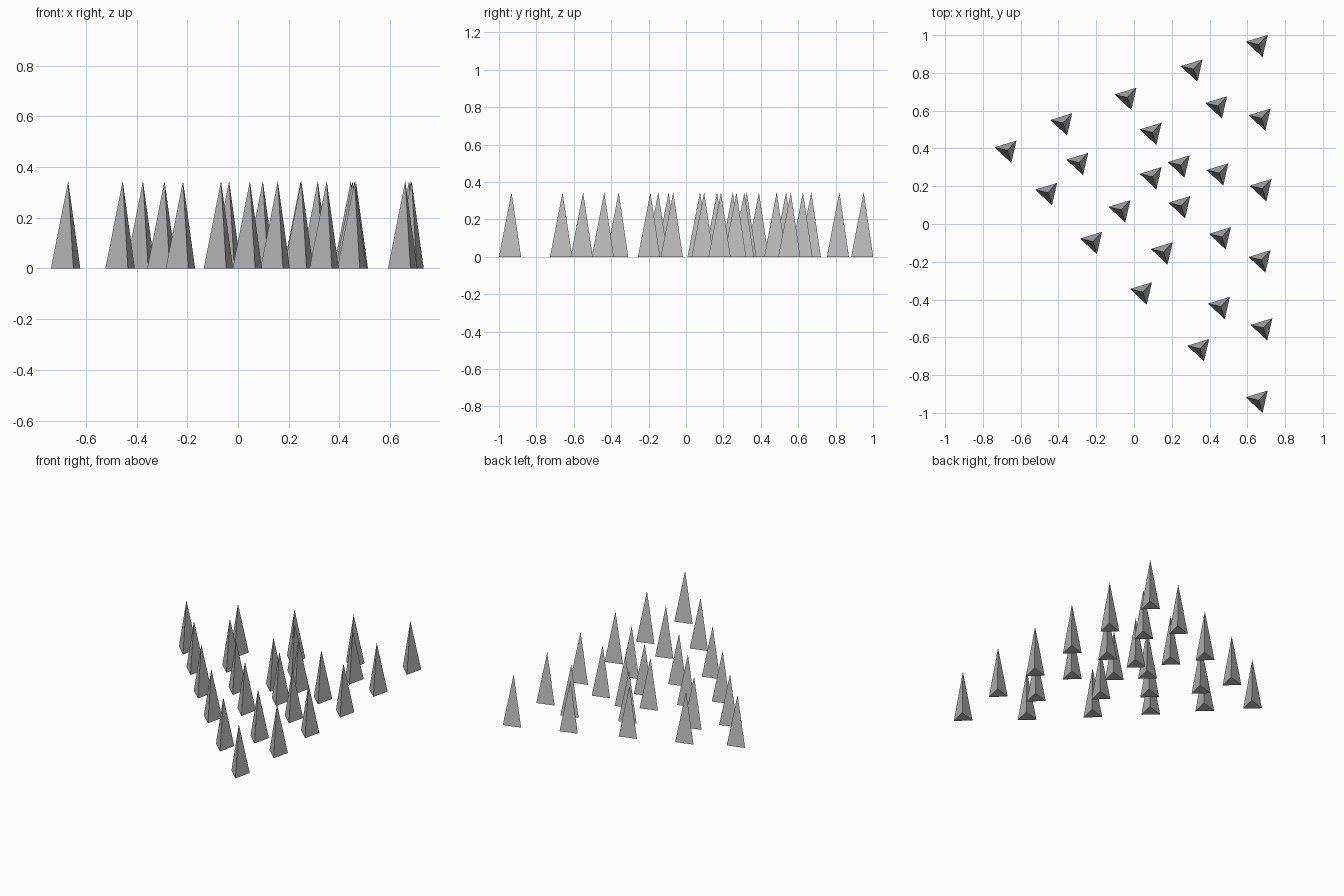
import bpy
import math

cube = bpy.data.objects.get("Cube")
if cube:
    bpy.data.objects.remove(cube, do_unlink=True)

RADIUS = 0.07
HEIGHT = 0.345
TURN = math.radians(47)

# One plain grey stone colour
stone = bpy.data.materials.new("stone_grey")
stone.use_nodes = True
colour = (0.5, 0.5, 0.5, 1)
stone.diffuse_color = colour
stone.node_tree.nodes["Principled BSDF"].inputs["Base Color"].default_value = colour

# Three-sided spike with a closed base, shared by every copy
base = [(RADIUS * math.cos(TURN + i * math.tau / 3),
         RADIUS * math.sin(TURN + i * math.tau / 3), 0) for i in range(3)]
sides = [(i, (i + 1) % 3, 3) for i in range(3)]
spike_mesh = bpy.data.meshes.new("spike")
spike_mesh.from_pydata(base + [(0, 0, HEIGHT)], [], sides + [(2, 1, 0)])
spike_mesh.materials.append(stone)

# Scattered spike positions, grouped by row from back to front
rows = {
    "back_row": [(.66, .95), (.315, .82), (-.035, .67), (-.375, .535), (-.67, .39)],
    "second_row": [(.445, .625), (.675, .56), (.098, .485), (-.29, .325), (.247, .312)],
    "middle_row": [(.098, .25), (.452, .27), (.68, .187), (-.455, .166), (-.067, .075)],
    "fourth_row": [(.25, .097), (-.217, -.093), (.157, -.148), (.465, -.068), (.675, -.19)],
    "front_row": [(.047, -.36), (.46, -.437), (.685, -.55), (.35, -.66), (.66, -.933)],
}
for row, spots in rows.items():
    for number, (x, y) in enumerate(spots, start=1):
        spike = bpy.data.objects.new(f"spike_{row}_{number}", spike_mesh)
        spike.location = (x, y, 0)
        bpy.context.collection.objects.link(spike)
